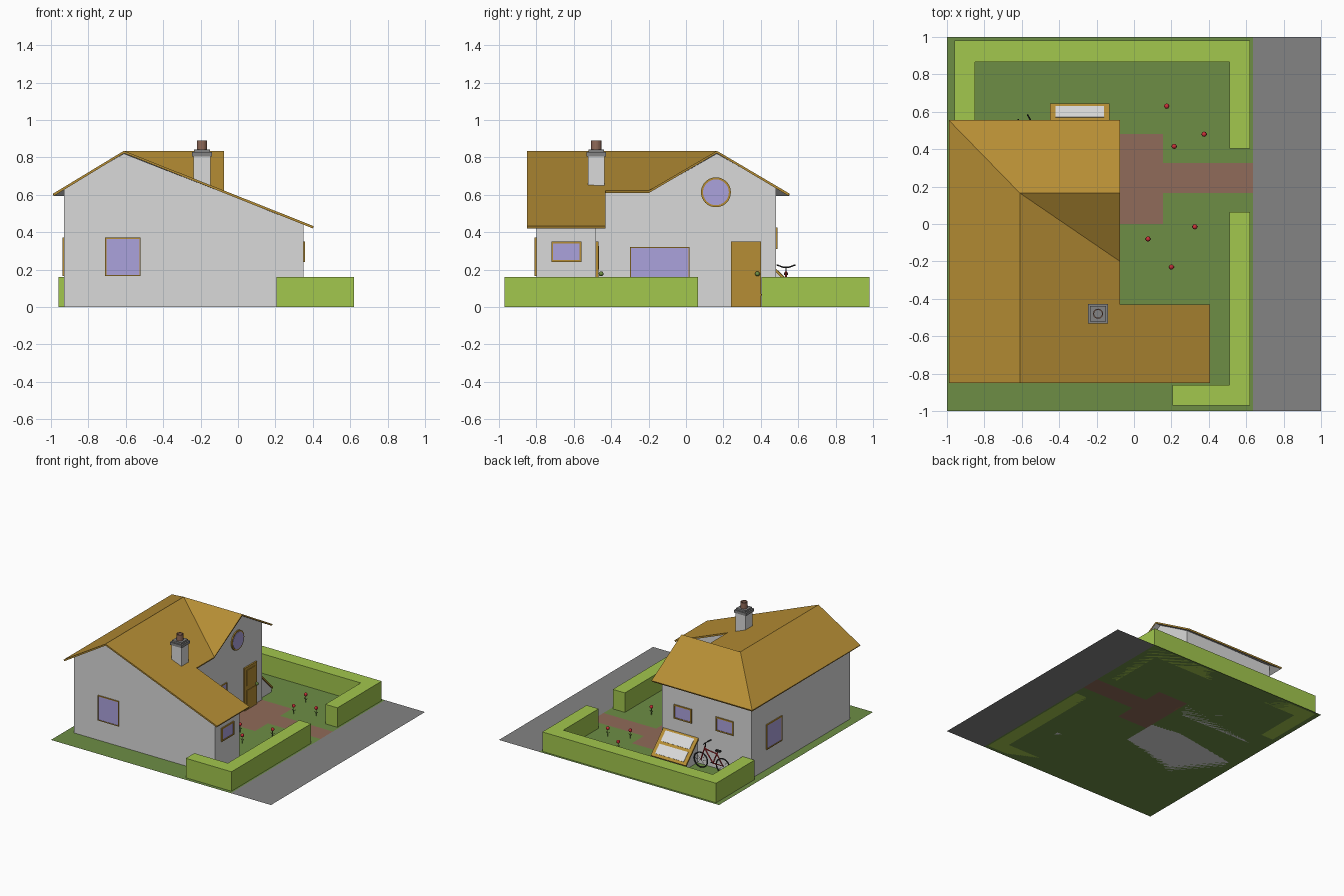
import bpy, bmesh, math
from mathutils import Vector, Matrix

if "Cube" in bpy.data.objects:
    bpy.data.objects.remove(bpy.data.objects["Cube"])

def mat(name, r, g, b):
    m = bpy.data.materials.new(name)
    m.diffuse_color = (r, g, b, 1)
    m.use_nodes = True
    m.node_tree.nodes["Principled BSDF"].inputs["Base Color"].default_value = m.diffuse_color
    return m

GRASS = mat("grass_green", .155, .27, .06)
GREY = mat("road_grey", .23, .23, .23)
CLAY = mat("clay_brown", .28, .145, .1)
HEDGE = mat("hedge_green", .36, .57, .075)
WALL = mat("wall_white", .7, .7, .7)
WOOD = mat("roof_ochre", .47, .27, .035)
GLASS = mat("glass_lavender", .41, .36, .72)
RED = mat("red", .6, .03, .04)
BLACK = mat("dark_rubber", .03, .03, .03)

def finish(name, bm, *mats):
    me = bpy.data.meshes.new(name)
    bm.to_mesh(me)
    bm.free()
    for m in mats:
        me.materials.append(m)
    ob = bpy.data.objects.new(name, me)
    bpy.context.collection.objects.link(ob)
    return ob

def boxes(name, m, *bounds):
    bm = bmesh.new()
    for x0, x1, y0, y1, z0, z1 in bounds:
        M = Matrix.Translation(((x0 + x1) / 2, (y0 + y1) / 2, (z0 + z1) / 2)) @ \
            Matrix.Diagonal((abs(x1 - x0), abs(y1 - y0), abs(z1 - z0), 1))
        bmesh.ops.create_cube(bm, size=1, matrix=M)
    return finish(name, bm, m)

def prism(name, m, pts, vec):
    bm = bmesh.new()
    f = bm.faces.new([bm.verts.new(p) for p in pts])
    r = bmesh.ops.extrude_face_region(bm, geom=[f], use_keep_orig=True)
    bmesh.ops.translate(bm, vec=vec, verts=[v for v in r["geom"] if isinstance(v, bmesh.types.BMVert)])
    bmesh.ops.recalc_face_normals(bm, faces=bm.faces)
    return finish(name, bm, m)

def polys(name, verts, faces, *mats):
    bm = bmesh.new()
    vs = [bm.verts.new(v) for v in verts]
    for f in faces:
        bm.faces.new([vs[i] for i in f])
    return finish(name, bm, *mats)

def tubes(name, m, r, *paths):
    cu = bpy.data.curves.new(name, 'CURVE')
    cu.dimensions, cu.bevel_depth, cu.bevel_resolution, cu.use_fill_caps = '3D', r, 1, True
    for pts in paths:
        s = cu.splines.new('POLY')
        s.points.add(len(pts) - 1)
        for p, q in zip(s.points, pts):
            p.co = (*q, 1)
    cu.materials.append(m)
    ob = bpy.data.objects.new(name, cu)
    bpy.context.collection.objects.link(ob)
    return ob

def disc(name, m, c, r, depth, axis='z', caps=True, n=24):
    bm = bmesh.new()
    R = Matrix.Rotation(math.pi / 2, 4, 'Y') if axis == 'x' else Matrix()
    bmesh.ops.create_cone(bm, cap_ends=caps, segments=n, radius1=r, radius2=r, depth=depth,
                          matrix=Matrix.Translation(c) @ R)
    return finish(name, bm, m)

def ball(name, m, c, r):
    bm = bmesh.new()
    bmesh.ops.create_uvsphere(bm, u_segments=10, v_segments=6, radius=r, matrix=Matrix.Translation(c))
    return finish(name, bm, m)

# ground with road and path as faces of one sheet
xs, ys = [-1, -.12, .155, .635, 1], [-1, 0, .165, .325, .48, 1]
bm = bmesh.new()
g = [[bm.verts.new((x, y, 0)) for y in ys] for x in xs]
for i in range(4):
    for j in range(5):
        f = bm.faces.new((g[i][j], g[i + 1][j], g[i + 1][j + 1], g[i][j + 1]))
        path = (i == 1 and 1 <= j <= 3) or (i == 2 and j == 2)
        f.material_index = 1 if i == 3 else 2 if path else 0
finish("ground", bm, GRASS, GREY, CLAY)

# hedges
U = [(-.96, .48), (-.85, .48), (-.85, .865), (.51, .865), (.51, .405), (.62, .405), (.62, .98), (-.96, .98)]
L = [(.205, -.97), (.62, -.97), (.62, .065), (.51, .065), (.51, -.86), (.205, -.86)]
for name, o in (("back_hedge", U), ("front_hedge", L)):
    prism(name, HEDGE, [(x, y, 0) for x, y in o], (0, 0, .16))

# house walls
W, F, E, S, I, N = -.93, -.12, .35, -.80, -.48, .48
polys("house_walls",
      [(W, S, 0), (E, S, 0), (E, I, 0), (F, I, 0), (F, N, 0), (W, N, 0),
       (W, S, .63), (-.61, S, .82), (E, S, .442), (E, I, .442), (F, I, .627),
       (F, -.17, .627), (F, .165, .82), (F, N, .638), (W, N, .63)],
      [(0, 1, 8, 7, 6), (1, 2, 9, 8), (2, 3, 10, 9), (3, 4, 13, 12, 11, 10),
       (4, 5, 14, 13), (5, 0, 6, 14), (5, 4, 3, 2, 1, 0)], WALL)

# roof: long ridge, cross gable and hip, pale underside
roof = polys("roof",
             [(-.99, -.85, .605), (-.61, -.85, .835), (.405, -.85, .432), (.405, -.43, .432),
              (-.075, -.43, .622), (-.075, -.2, .622), (-.61, .165, .835), (-.075, .165, .835),
              (-.075, .555, .605), (-.99, .555, .605)],
             [(0, 1, 6, 9), (1, 2, 3, 4, 5, 6), (6, 5, 7), (6, 7, 8, 9)], WOOD, WALL)
sol = roof.modifiers.new("thickness", 'SOLIDIFY')
sol.thickness, sol.offset, sol.material_offset = .013, -1, 1

# chimney
cx, cy = -.192, -.48
def sq(h, z0, z1):
    return (cx - h, cx + h, cy - h, cy + h, z0, z1)
boxes("chimney_stack", WALL, sq(.045, .6, .805))
boxes("chimney_cap", GREY, sq(.053, .805, .828), sq(.042, .828, .842))
pot = disc("chimney_pot", CLAY, (cx, cy, .865), .027, .05, caps=False)
pot.modifiers.new("thickness", 'SOLIDIFY').thickness = .006

# windows and doors: plates on a wall given as (axis, position, outward sign)
def plate(wall, u0, u1, z0, z1, d):
    ax, p, s = wall
    q = p + s * d
    a, b = min(p, q), max(p, q)
    return (a, b, u0, u1, z0, z1) if ax == 'x' else (u0, u1, a, b, z0, z1)

def window(name, wall, u0, u1, z0, z1, t=.01):
    boxes(name + "_frame", WOOD, plate(wall, u0, u1, z0, z0 + t, .009), plate(wall, u0, u1, z1 - t, z1, .009),
          plate(wall, u0, u0 + t, z0 + t, z1 - t, .009), plate(wall, u1 - t, u1, z0 + t, z1 - t, .009))
    boxes(name + "_glass", GLASS, plate(wall, u0 + t, u1 - t, z0 + t, z1 - t, .005))

FACADE, FRONT, BACK = ('x', F, 1), ('y', S, -1), ('y', N, 1)
window("front_window", FRONT, -.71, -.52, .165, .37, .006)
window("wing_window", ('x', E, 1), -.72, -.56, .24, .35)
window("large_window", FACADE, -.30, .02, .12, .32, .006)
window("left_window", ('x', W, -1), .09, .29, .165, .37, .008)
for i, x in enumerate((-.31, -.69)):
    window(f"back_window_{i + 1}", BACK, x - .08, x + .08, .31, .425)
disc("round_window_frame", WOOD, (F + .004, .16, .613), .08, .01, 'x', n=32)
disc("round_window_glass", GLASS, (F + .007, .16, .613), .069, .009, 'x', n=32)

def door(name, wall, u0, knob_u):
    boxes(name, WOOD, plate(wall, u0, u0 + .16, 0, .35, .012),
          *[plate(wall, u0 + .025, u0 + .135, a, b, .016) for a, b in ((.03, .16), (.2, .325))])
    k = wall[1] + .026
    ball(name + "_knob", GRASS, (k, knob_u, .177) if wall[0] == 'x' else (knob_u, k, .177), .013)
door("front_door", FACADE, .24, .382)
door("side_door", ('y', I, 1), .06, .08)

# sloping cellar hatch behind the house
prism("hatch_base", WALL, [(-.44, .48, 0), (-.44, .635, 0), (-.44, .635, .04), (-.44, .48, .195)], (.3, 0, 0))
def slab(name, m, x0, x1, a, b, lift):
    pts = [(x, .48 + .165 * t, .205 - .165 * t + lift)
           for x, t in ((x0, a), (x1, a), (x1, b), (x0, b))]
    prism(name, m, pts, (0, -.009, -.009))
slab("hatch_frame", WOOD, -.45, -.13, 0, 1, 0)
slab("hatch_panel_upper", WALL, -.42, -.16, .08, .46, .004)
slab("hatch_panel_lower", WALL, -.42, -.16, .56, .91, .004)

# bicycle
by = .535
def P(x, z, y=by):
    return (x, y, z)
wheels, spokes = [], []
for wx in (-.51, -.71):
    ring = [P(wx + .06 * math.cos(a), .065 + .06 * math.sin(a)) for a in [k * math.tau / 24 for k in range(25)]]
    wheels.append(ring)
    spokes += [[ring[k], ring[k + 12]] for k in range(0, 12, 3)]
tubes("bicycle_tyres", BLACK, .005, *wheels)
tubes("bicycle_spokes", BLACK, .001, *spokes)
tubes("bicycle_frame", RED, .005,
      [P(-.51, .065), P(-.55, .19)], [P(-.545, .165), P(-.62, .065), P(-.71, .065), P(-.655, .15), P(-.545, .165)],
      [P(-.62, .065), P(-.665, .175)])
tubes("bicycle_handlebar", BLACK, .004,
      [P(-.57, .225, by - .05), P(-.55, .212, by - .015), P(-.55, .212, by + .015), P(-.57, .225, by + .05)],
      [P(-.55, .18), P(-.55, .212)], [P(-.62, .05, by - .025), P(-.62, .08, by + .025)])
boxes("bicycle_saddle", BLACK, (-.69, -.645, by - .01, by + .01, .172, .184))

# flowers
for i, (x, y) in enumerate([(.175, .63), (.375, .48), (.215, .415), (.325, -.015), (.075, -.08), (.2, -.23)]):
    tubes(f"flower_stem_{i + 1}", GRASS, .003, [(x, y, 0), (x, y, .06)],
          [(x - .014, y, .035), (x, y, .02), (x + .014, y, .035)])
    ball(f"flower_head_{i + 1}", RED, (x, y, .065), .014)
